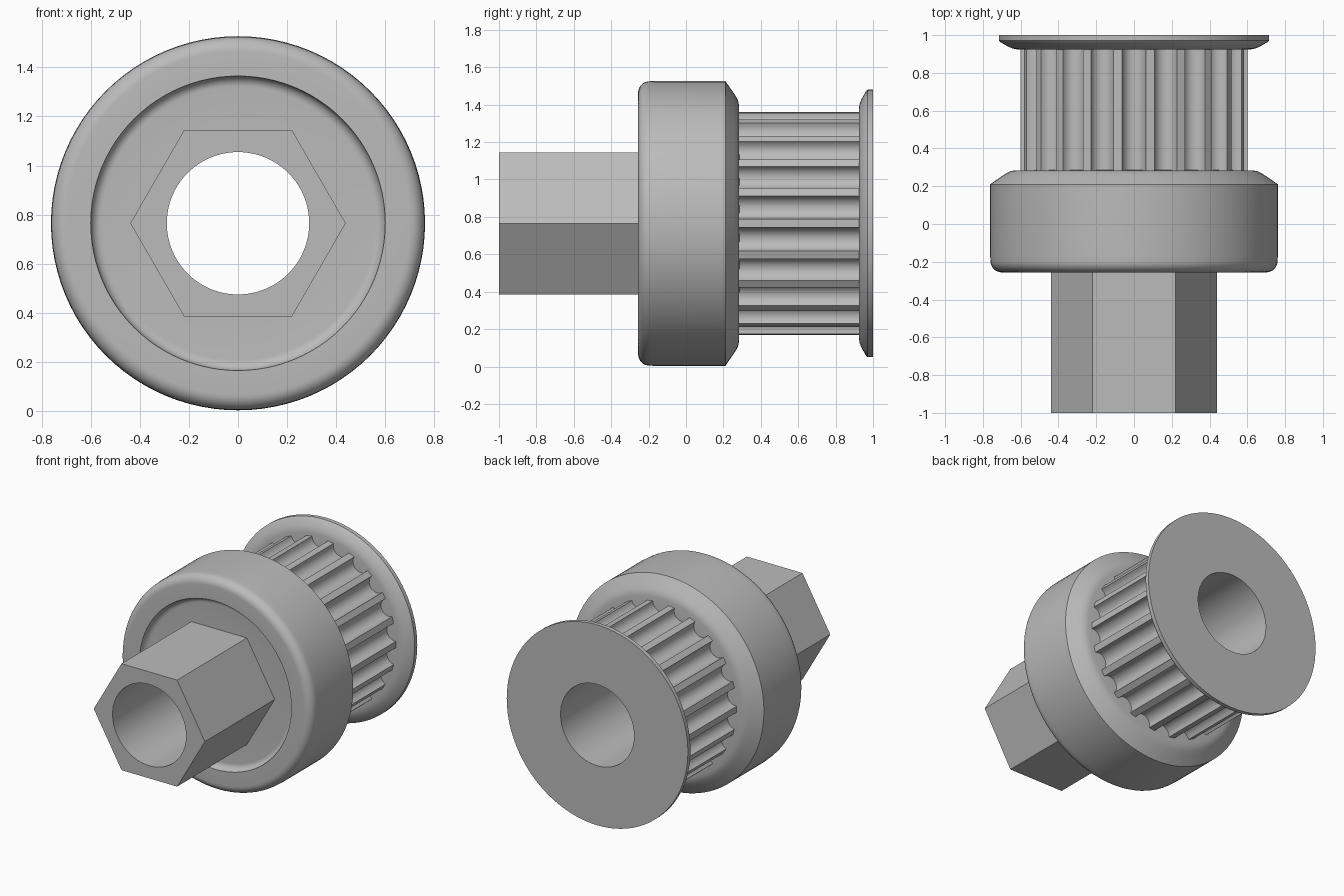
import bpy, bmesh
from math import pi, sin, cos, radians

if "Cube" in bpy.data.objects:
    bpy.data.objects.remove(bpy.data.objects["Cube"], do_unlink=True)

CZ = 0.765      # height of the shaft axis
SEG = 96        # points around each turned part
BORE = 0.29
TEETH = 22

grey = bpy.data.materials.new("plain_grey")
grey.use_nodes = True
grey.diffuse_color = (0.5, 0.5, 0.5, 1)
grey.node_tree.nodes["Principled BSDF"].inputs["Base Color"].default_value = (0.5, 0.5, 0.5, 1)


def loft(name, rings):
    """Skin a list of (y, [(x, z), ...]) rings that have equal point counts."""
    bm = bmesh.new()
    loops = [[bm.verts.new((x, y, z + CZ)) for x, z in pts] for y, pts in rings]
    for a, b in zip(loops, loops[1:]):
        for i in range(len(a)):
            j = (i + 1) % len(a)
            bm.faces.new((a[i], b[i], b[j], a[j]))
    mesh = bpy.data.meshes.new(name)
    bm.to_mesh(mesh)
    bm.free()
    mesh.materials.append(grey)
    obj = bpy.data.objects.new(name, mesh)
    bpy.context.collection.objects.link(obj)
    bpy.ops.object.select_all(action='DESELECT')
    obj.select_set(True)
    bpy.context.view_layer.objects.active = obj
    bpy.ops.object.shade_smooth_by_angle(angle=radians(30))
    return obj


def circle(r):
    return [(r * cos(2 * pi * i / SEG), r * sin(2 * pi * i / SEG)) for i in range(SEG)]


def hexagon(apothem):
    pts = []
    for i in range(SEG):
        t = 2 * pi * i / SEG
        r = apothem / cos(t % (pi / 3) - pi / 6)
        pts.append((r * cos(t), r * sin(t)))
    return pts


def lathe(name, profile):
    return loft(name, [(y, circle(r)) for r, y in profile])


def arc(r, y, radius, start, end, n=8):
    """Profile points (r, y) along a fillet; angles in degrees."""
    steps = [radians(start + (end - start) * k / n) for k in range(n + 1)]
    return [(r + radius * cos(t), y + radius * sin(t)) for t in steps]


# Hexagonal drive shaft with the open bore at its front
loft("hex_shaft", [(-1, circle(BORE)), (-1, hexagon(0.38)), (-0.21, hexagon(0.38))])

# Collar with recessed front face, rounded rim and sloping back
lathe("collar",
      [(0.37, -0.213)]
      + arc(0.557, -0.256, 0.043, 90, 0)
      + arc(0.70, -0.196, 0.06, -90, 0)
      + [(0.762, -0.16), (0.762, 0.21), (0.70, 0.253), (0.675, 0.269),
         (0.655, 0.279), (0.63, 0.284), (0.5, 0.285)])

# Toothed drum: narrow lands between round grooves
outline = []
pitch = 2 * pi / TEETH
half_land = radians(2.15)
for k in range(TEETH):
    mid = (k + 0.5) * pitch
    half = pitch / 2 - half_land
    width, centre = 0.6 * sin(half), 0.6 * cos(half)
    for s in range(11):
        t = pi * s / 10
        u, v = centre - width * sin(t), -width * cos(t)
        outline.append((u * cos(mid) - v * sin(mid), u * sin(mid) + v * cos(mid)))
loft("toothed_drum", [(0.28, outline), (0.93, outline)])

# End flange with dished inner side, flat back and the through bore
lathe("end_flange",
      [(0.5, 0.925), (0.62, 0.925), (0.642, 0.929), (0.662, 0.937),
       (0.708, 0.963), (0.715, 0.971), (0.715, 1), (BORE, 1), (BORE, -1)])
